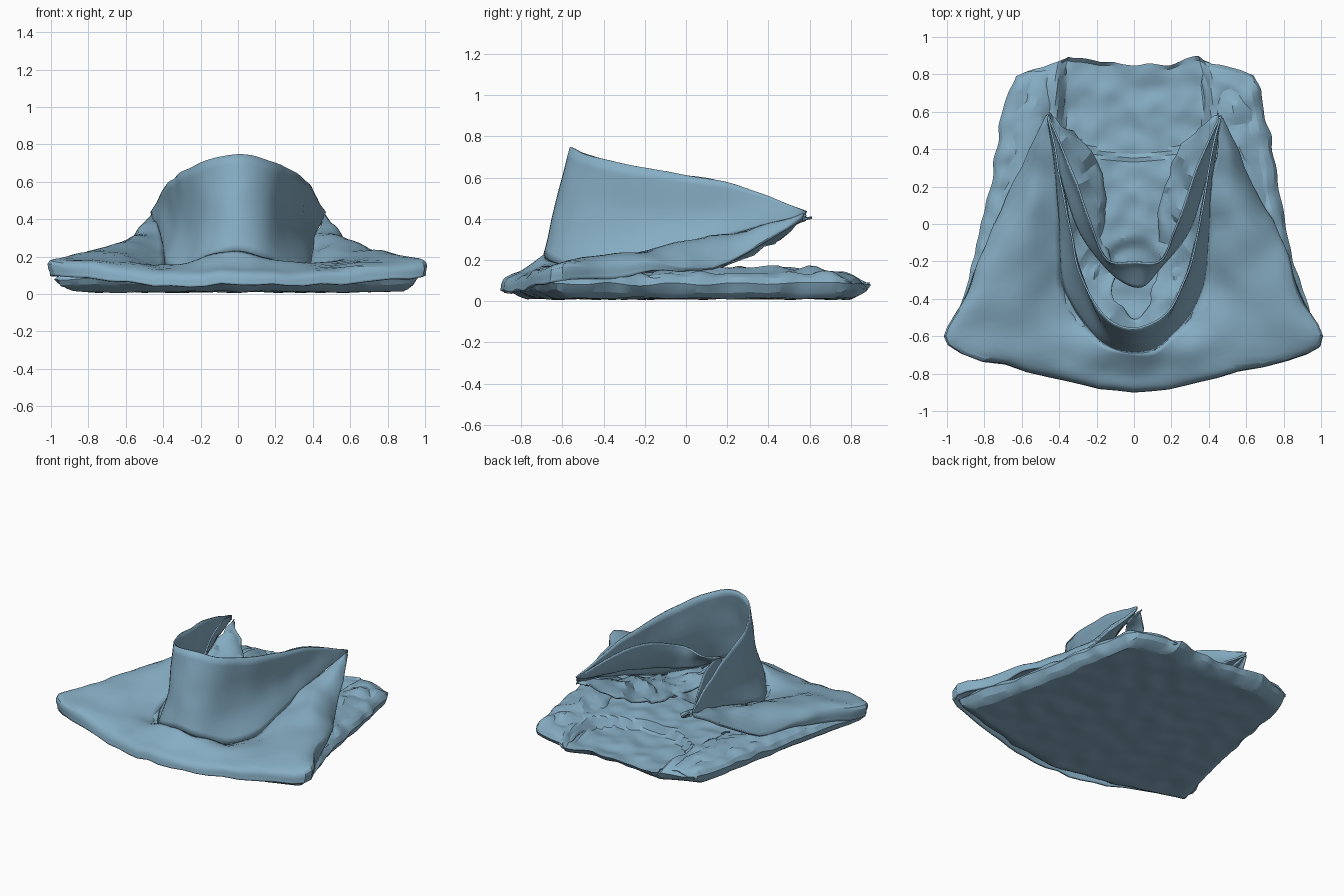
import bpy, bmesh, math
from mathutils import Vector, noise

if "Cube" in bpy.data.objects:
    bpy.data.objects.remove(bpy.data.objects["Cube"])

BLUE = bpy.data.materials.new("blue_cloth")
BLUE.diffuse_color = (.24, .42, .55, 1)
BLUE.use_nodes = True
BLUE.node_tree.nodes["Principled BSDF"].inputs["Base Color"].default_value = BLUE.diffuse_color


def lerp_table(table, t):
    for (a, va), (b, vb) in zip(table, table[1:]):
        if t <= b:
            return va + (vb - va) * max(0, (t - a) / (b - a))
    return table[-1][1]


def step(a, b, t):
    t = min(1, max(0, (t - a) / (b - a)))
    return t * t * (3 - 2 * t)


def spline(points, n):
    # Catmull-Rom resampling to n points
    p = [Vector(q) for q in points]
    p = [2 * p[0] - p[1]] + p + [2 * p[-1] - p[-2]]
    out = []
    for i in range(n):
        f = i / (n - 1) * (len(p) - 3)
        k = min(int(f), len(p) - 4)
        t = f - k
        a, b, c, d = p[k:k + 4]
        out.append(0.5 * (2 * b + (c - a) * t + (2 * a - 5 * b + 4 * c - d) * t * t
                          + (3 * b - a - 3 * c + d) * t ** 3))
    return out


def mirrored(half):
    # half runs from the front centre to the right tip
    return [(-x, y, z) for x, y, z in reversed(half[1:])] + list(half)


def finish(name, bm, angle=22):
    bmesh.ops.recalc_face_normals(bm, faces=bm.faces)
    me = bpy.data.meshes.new(name)
    bm.to_mesh(me)
    bm.free()
    me.materials.append(BLUE)
    ob = bpy.data.objects.new(name, me)
    bpy.context.collection.objects.link(ob)
    bpy.ops.object.select_all(action='DESELECT')
    ob.select_set(True)
    bpy.context.view_layer.objects.active = ob
    bpy.ops.object.shade_smooth_by_angle(angle=math.radians(angle))
    return ob


def add_grid(bm, rows):
    vs = [[bm.verts.new(p) for p in r] for r in rows]
    for a, b in zip(vs, vs[1:]):
        for i in range(len(a) - 1):
            bm.faces.new((a[i], a[i + 1], b[i + 1], b[i]))


def cloth(name, curves, rough, thick, n=61, m=13, scale=6):
    # wrinkled sheet lofted through mirrored curves
    lines = [spline(mirrored(c), n) for c in curves]
    cols = [spline([ln[i] for ln in lines], m) for i in range(n)]
    for col in cols:
        for p in col:
            p += noise.noise_vector(p * scale) * rough
            p.z = max(p.z, 0.03)
    bm = bmesh.new()
    add_grid(bm, cols)
    ob = finish(name, bm)
    mod = ob.modifiers.new("thickness", 'SOLIDIFY')
    mod.thickness = thick
    mod.offset = 0
    return ob


# Folded body: closed flat bundle with a wrinkled top and sides
WIDTH = [(0, .98), (.1, .94), (.3, .86), (.55, .78), (.8, .72), (.95, .67), (1, .64)]
BACK = [(0, .85), (.3, .86), (.55, .9), (.65, .86), (1, .79)]


def body_point(u, v, top):
    front = -.88 + .24 * abs(u) ** 1.4
    y = front + (lerp_table(BACK, abs(u)) - front) * v
    x = u * lerp_table(WIDTH, v)
    q = Vector((x, y, 0))
    border = max(abs(u), abs(2 * v - 1))
    rim = noise.noise_vector(q * 9) * .018 * step(.8, 1, border)
    e = min((1 - abs(u)) * .8, v * .9, (1 - v) * .9)
    puff = min(1, e / .055) ** .5
    mid = .085 + .02 * noise.noise(q * 5)
    if top:
        z = .135 + .02 * noise.noise(q * 9)
        # lower under the shoulders, so they can wrap over the front edge
        z -= .04 * step(-.6, -.75, y)
        # lower back panel, behind the curved neck edge
        panel = step(.0, .03, y - .33 - 1.0 * x * x) * step(.42, .36, abs(x))
        z -= .065 * panel
        # neck opening
        z -= .05 * step(1, .7, math.hypot(x / .22, (y + .35) / .3))
        mid = min(mid, z)
    else:
        z = .014 + .012 * noise.noise(q * 7 + Vector((3, 1, 0)))
    rest = .085 + .02 * noise.noise(q * 5)
    z = rest if e <= 1e-6 else mid + (z - mid) * puff
    return Vector((x + rim.x, y + rim.y, max(0, z)))


bm = bmesh.new()
NU, NV = 81, 81
for top in (True, False):
    add_grid(bm, [[body_point(2 * i / (NU - 1) - 1, j / (NV - 1), top) for i in range(NU)]
                  for j in range(NV)])
bmesh.ops.remove_doubles(bm, verts=bm.verts, dist=.0005)
finish("folded_body", bm)

# Curves from the front centre round to the right tip
seam = [(0, -.69, .23), (.15, -.64, .19), (.29, -.5, .13), (.38, -.3, .15),
        (.4, 0, .25), (.42, .3, .35), (.46, .58, .42)]
rim = [(0, -.56, .75), (.17, -.48, .71), (.28, -.28, .66), (.34, -.05, .62),
       (.385, .2, .575), (.42, .4, .51), (.465, .585, .435)]
wall = [(0, -.635, .45), (.15, -.57, .41), (.25, -.38, .36), (.32, -.17, .37),
        (.37, .1, .41), (.42, .35, .43), (.462, .583, .427)]

# Standing collar, pinched in halfway up
cloth("outer_collar", [seam, wall, rim], .008, .01)

# Inner collar layer, lower and with a pointed front
cloth("inner_collar", [
    [(.02, -.34, .3), (.14, -.24, .28), (.29, -.04, .31), (.37, .18, .36), (.42, .4, .39), (.455, .57, .42)],
    [(.01, -.24, .37), (.14, -.2, .38), (.25, 0, .43), (.33, .22, .45), (.4, .42, .44), (.458, .575, .425)],
    [(0, -.2, .41), (.15, -.19, .45), (.24, .03, .53), (.32, .26, .54), (.4, .44, .49), (.46, .58, .43)],
], .006, .01)

# Shoulders sloping from the collar seam and wrapping over the bundle's edge
cloth("shoulders", [
    [(x, y, z - .005) for x, y, z in seam],
    [(0, -.8, .14), (.28, -.72, .14), (.6, -.57, .17), (.6, -.3, .22),
     (.57, 0, .28), (.53, .28, .32), (.46, .58, .415)],
    [(0, -.87, .1), (.45, -.79, .11), (.95, -.64, .17), (.85, -.37, .2),
     (.78, -.12, .2), (.66, .15, .18), (.465, .575, .405)],
    [(0, -.89, .045), (.45, -.81, .05), (.98, -.65, .09), (.88, -.37, .11),
     (.79, -.12, .15), (.66, .14, .16), (.46, .57, .395)],
], .02, .016, m=19)

# Crumpled lining from the seam down to the neck floor
cloth("neck_lining", [
    [(x * .98, y + .02, z - .01) for x, y, z in seam],
    [(0, -.6, .14), (.13, -.5, .14), (.22, -.3, .14), (.27, -.1, .17),
     (.28, .12, .24), (.34, .36, .32), (.44, .57, .4)],
    [(0, -.5, .1), (.08, -.42, .12), (.12, -.25, .12), (.14, -.05, .13),
     (.15, .15, .17), (.26, .42, .29), (.43, .57, .39)],
], .035, .012, scale=10)

# Bunched sleeve folds along the back sides
for side, name in ((1, "right_sleeve_fold"), (-1, "left_sleeve_fold")):
    inner = spline([(.36, .88, .07), (.38, .6, .09), (.42, .35, .13), (.5, -.05, .14)], 25)
    ridge = spline([(.5, .82, .11), (.53, .6, .16), (.6, .3, .16), (.7, -.1, .16)], 25)
    outer = spline([(.63, .79, .09), (.69, .6, .1), (.74, .3, .1), (.82, -.2, .11)], 25)
    rows = []
    for a, b, c in zip(inner, ridge, outer):
        row = spline([a, b, c], 9)
        for p in row:
            p.x *= side
            p += noise.noise_vector(p * 11) * .022
        rows.append(row)
    bm = bmesh.new()
    add_grid(bm, rows)
    finish(name, bm).modifiers.new("thickness", 'SOLIDIFY').thickness = .012
